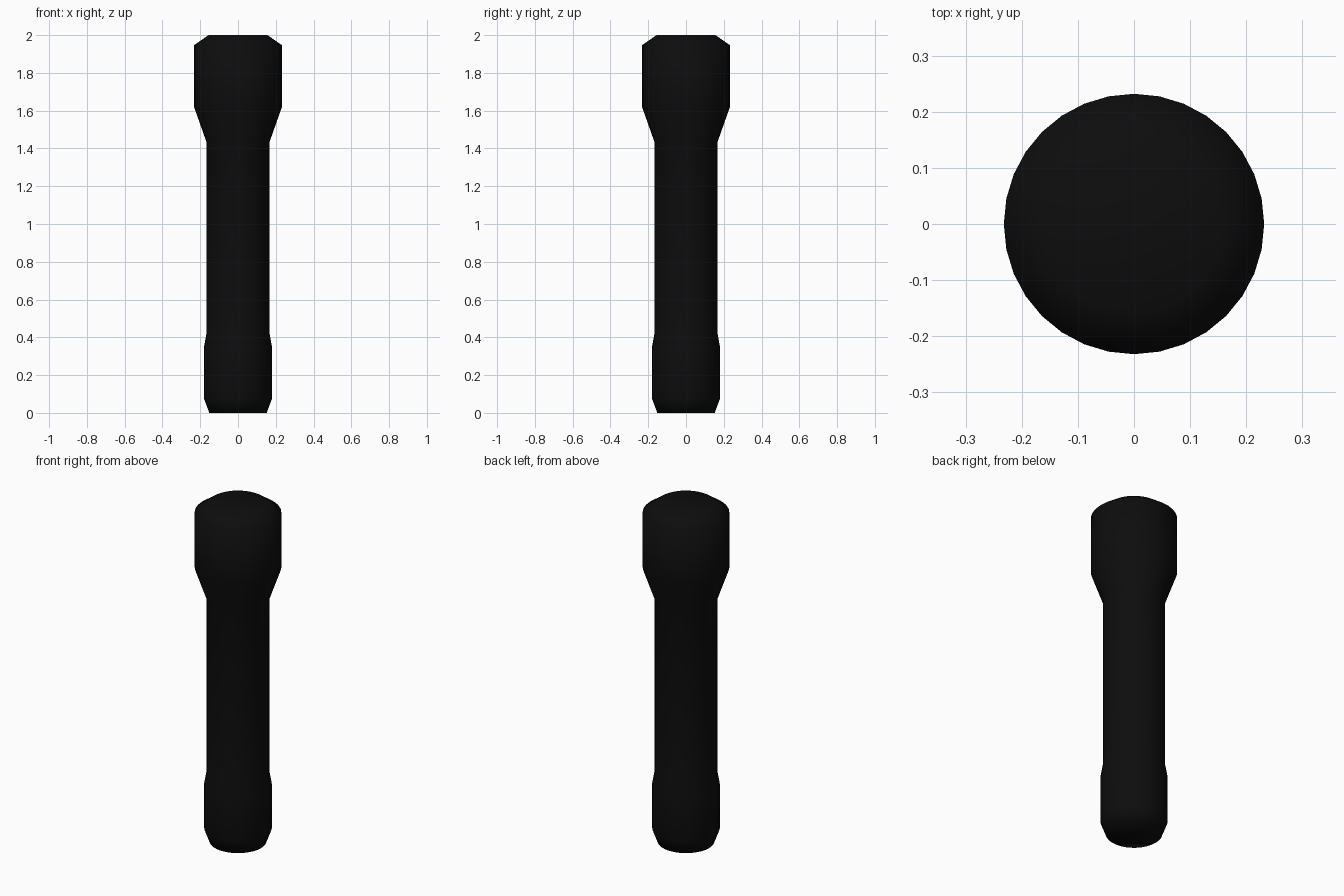
import bpy, bmesh
from math import cos, sin, tau

if "Cube" in bpy.data.objects:
    bpy.data.objects.remove(bpy.data.objects["Cube"])

SIDES = 32


def lathe(name, profile, material):
    """Revolve (radius, z) points around z, with both ends capped."""
    bm = bmesh.new()
    rings = [[bm.verts.new((r * cos(tau * i / SIDES), r * sin(tau * i / SIDES), z))
              for i in range(SIDES)] for r, z in profile]
    for low, high in zip(rings, rings[1:]):
        for i in range(SIDES):
            j = (i + 1) % SIDES
            bm.faces.new((low[i], low[j], high[j], high[i]))
    bm.faces.new(rings[0][::-1])
    bm.faces.new(rings[-1])
    for face in bm.faces:
        face.smooth = True
    mesh = bpy.data.meshes.new(name)
    bm.to_mesh(mesh)
    bm.free()
    mesh.materials.append(material)
    obj = bpy.data.objects.new(name, mesh)
    bpy.context.collection.objects.link(obj)
    return obj


black = bpy.data.materials.new("black")
black.diffuse_color = (0.004, 0.004, 0.004, 1)
black.use_nodes = True
black.node_tree.nodes["Principled BSDF"].inputs["Base Color"].default_value = black.diffuse_color

# One continuous casing: tail cap, grip, flared head
lathe("flashlight_body", [
    (0.152, 0.0), (0.181, 0.078), (0.181, 0.343),   # tail cap
    (0.168, 0.415), (0.168, 1.437),                 # grip
    (0.232, 1.618), (0.232, 1.947), (0.156, 2.0),   # head
], black)
